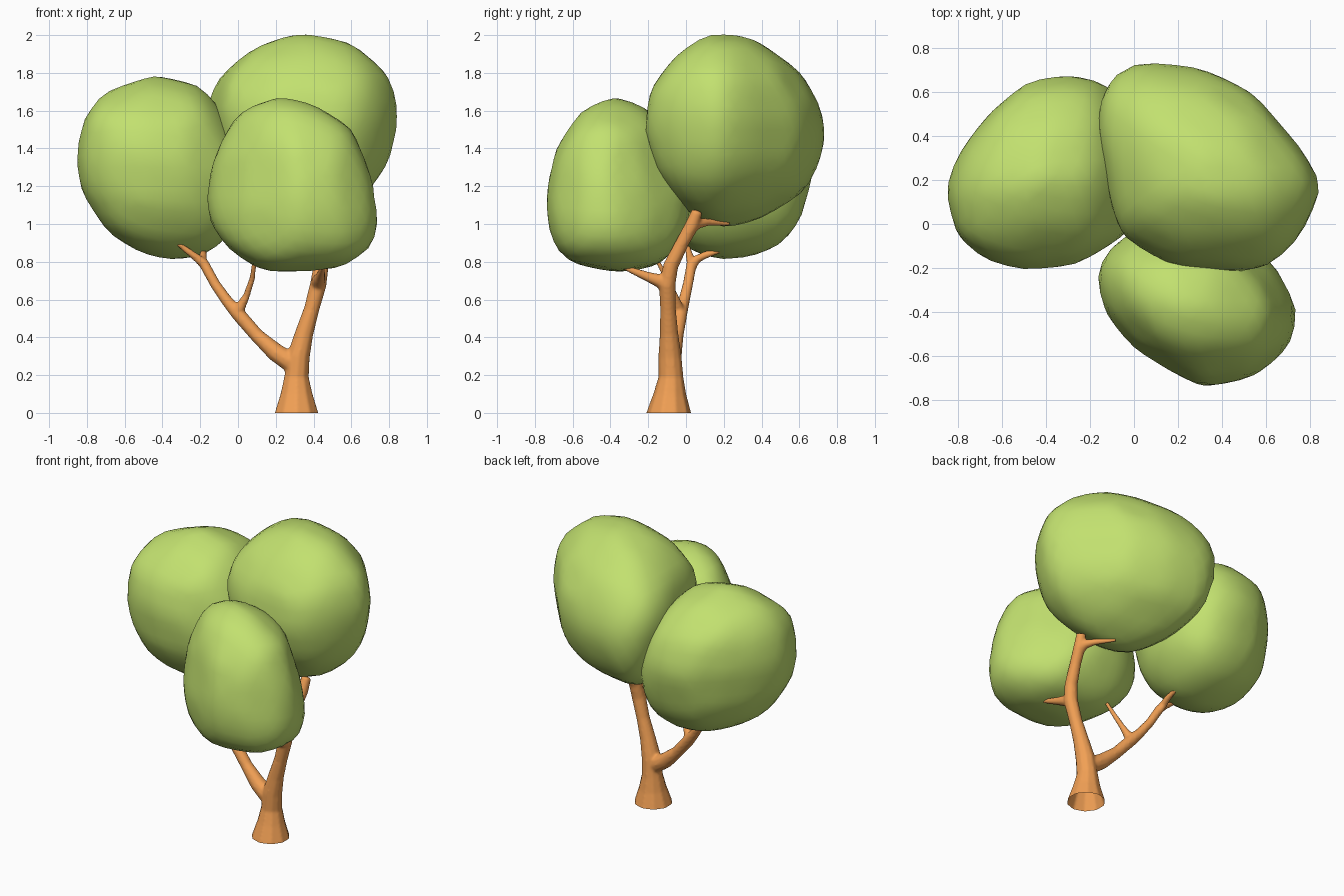
import bpy, bmesh, math
from mathutils import Vector

if "Cube" in bpy.data.objects:
    bpy.data.objects.remove(bpy.data.objects["Cube"])


def material(name, rgb):
    m = bpy.data.materials.new(name)
    m.diffuse_color = (*rgb, 1)
    m.use_nodes = True
    m.node_tree.nodes["Principled BSDF"].inputs["Base Color"].default_value = m.diffuse_color
    return m


LEAF = material("leaf_green", (0.54, 0.75, 0.16))
BARK = material("bark_orange", (0.88, 0.35, 0.09))


def finish(bm, name, mat):
    bmesh.ops.recalc_face_normals(bm, faces=bm.faces)
    me = bpy.data.meshes.new(name)
    bm.to_mesh(me)
    bm.free()
    me.materials.append(mat)
    ob = bpy.data.objects.new(name, me)
    bpy.context.collection.objects.link(ob)
    for p in me.polygons:
        p.use_smooth = True
    return ob


def crown(name, centre, front, side, top, bulge=None):
    """Rounded convex clump whose outlines match the three given contours."""
    c = Vector(centre)
    planes = [((0, 2), front), ((1, 2), side), ((0, 1), top)]
    planes = [(ax, [(p[0] - c[ax[0]], p[1] - c[ax[1]]) for p in pts]) for ax, pts in planes]

    def reach(ax, pts, n):
        a, b = n[ax[0]], n[ax[1]]
        return max(0, max(a * u + b * v for u, v in pts)) ** 2

    def support(n):
        total = sum(reach(ax, pts, n) for ax, pts in planes)
        for i in range(3):
            e = [0, 0, 0]
            e[i] = n[i]
            both = [reach(ax, pts, e) for ax, pts in planes if i in ax]
            total -= sum(both) / 2
        h = math.sqrt(max(total, 0.05)) + 0.012
        h += 0.015 * 27 * (n.x * n.y * n.z) ** 2
        if bulge:
            h += 0.05 * max(0, n.dot(Vector(bulge).normalized())) ** 6
        return h

    bm = bmesh.new()
    bmesh.ops.create_icosphere(bm, subdivisions=4, radius=1)
    dirs = [v.co.normalized() for v in bm.verts]
    walls = [(n, support(n)) for n in dirs]
    for v, d in zip(bm.verts, dirs):
        r = 9.0
        for n, h in walls:
            k = n.dot(d)
            if k > 0.3 and h < r * k:
                r = h / k
        v.co = c + d * r
    bmesh.ops.smooth_vert(bm, verts=bm.verts, factor=0.5,
                          use_axis_x=True, use_axis_y=True, use_axis_z=True)
    return finish(bm, name, LEAF)


wood = bmesh.new()


def limb(pts, sides=10):
    """Tapered closed tube through (x, y, z, radius) points, added to the wood."""
    P = [Vector(p[:3]) for p in pts]
    rings = []
    for i, p in enumerate(pts):
        t = (P[min(i + 1, len(P) - 1)] - P[max(i - 1, 0)]).normalized()
        u = (Vector((0, 1, 0)) - t * t.y).normalized()
        w = t.cross(u)
        rings.append([wood.verts.new(P[i] + p[3] * (u * math.cos(a) + w * math.sin(a)))
                      for a in (2 * math.pi * k / sides for k in range(sides))])
    for a, b in zip(rings, rings[1:]):
        for k in range(sides):
            j = (k + 1) % sides
            wood.faces.new((a[k], a[j], b[j], b[k]))
    wood.faces.new(rings[-1])
    wood.faces.new(rings[0][::-1])


# Leaf clumps
crown("left_crown", (-.40, .23, 1.30),
      [(-.85, 1.35), (-.8, 1.58), (-.7, 1.7), (-.45, 1.78), (-.22, 1.73), (-.1, 1.6), (0, 1.4), (.05, 1.2),
       (0, 1.02), (-.1, .9), (-.2, .84), (-.35, .82), (-.5, .85), (-.68, .96), (-.82, 1.18)],
      [(-.06, .93), (.05, .86), (.2, .82), (.35, .84), (.5, .9), (.6, 1.03), (.66, 1.25), (.67, 1.35),
       (.6, 1.55), (.42, 1.71), (.2, 1.78), (0, 1.7), (-.15, 1.55), (-.2, 1.35), (-.17, 1.12)],
      [(-.85, .15), (-.8, -.05), (-.68, -.15), (-.5, -.2), (-.25, -.17), (-.05, -.05), (.04, .12), (.05, .3),
       (0, .47), (-.12, .63), (-.3, .67), (-.48, .64), (-.65, .5), (-.8, .3)])
crown("top_crown", (.34, .26, 1.50),
      [(-.16, 1.6), (-.12, 1.74), (.1, 1.93), (.35, 2), (.6, 1.95), (.8, 1.78), (.85, 1.57), (.81, 1.36),
       (.72, 1.2), (.55, 1.07), (.35, 1), (.2, .99), (.02, 1.1), (-.1, 1.3)],
      [(-.21, 1.5), (-.18, 1.7), (-.05, 1.88), (.13, 2), (.35, 1.98), (.6, 1.8), (.7, 1.63), (.73, 1.48),
       (.7, 1.35), (.62, 1.2), (.4, 1.05), (.2, .99), (.02, 1.07), (-.13, 1.25)],
      [(-.16, .45), (-.12, .64), (.03, .73), (.3, .7), (.55, .58), (.75, .35), (.85, .17), (.75, -.05),
       (.62, -.18), (.5, -.21), (.2, -.19), (-.05, -.05), (-.1, .1)], bulge=(-1, 1, -1.2))
crown("front_crown", (.29, -.35, 1.20),
      [(-.16, 1.15), (-.12, 1.35), (0, 1.58), (.2, 1.67), (.4, 1.63), (.6, 1.5), (.7, 1.25), (.74, 1.02),
       (.7, .88), (.55, .78), (.4, .76), (.13, .76), (-.05, .88), (-.14, 1.02)],
      [(-.73, 1.17), (-.68, 1.4), (-.55, 1.6), (-.38, 1.67), (-.2, 1.6), (-.06, 1.4), (.01, 1.2), (.01, 1.05),
       (-.05, .9), (-.15, .8), (-.35, .76), (-.6, .81), (-.68, .88), (-.72, 1)],
      [(-.16, -.25), (-.12, -.4), (0, -.55), (.25, -.7), (.32, -.73), (.55, -.68), (.7, -.55), (.74, -.4),
       (.65, -.22), (.45, -.03), (.3, .01), (.1, -.01), (-.04, -.07), (-.13, -.15)])

# Trunk
limb([(.31, -.09, -.03, .128), (.31, -.09, 0, .12), (.31, -.085, .1, .088), (.31, -.08, .19, .067),
      (.32, -.085, .3, .062), (.35, -.09, .42, .05), (.39, -.095, .55, .042), (.425, -.1, .68, .045),
      (.44, -.08, .78, .041), (.455, -.02, .9, .036), (.465, .03, .99, .038), (.475, .06, 1.07, .03)])
# Front branch, back branch
limb([(.42, -.1, .66, .03), (.425, -.14, .70, .038), (.435, -.2, .72, .027), (.45, -.34, .775, .012)])
limb([(.46, .0, .95, .028), (.45, .06, 1.005, .032), (.41, .12, 1.01, .02), (.34, .23, 1.0, .011)])
# Left branch and its two twigs
limb([(.32, -.085, .22, .045), (.27, -.08, .275, .055), (.2, -.07, .32, .05), (.1, -.05, .41, .038),
      (0, -.03, .525, .038), (-.06, -.01, .595, .031), (-.12, .01, .68, .028),
      (-.18, .03, .79, .028), (-.23, .02, .83, .021), (-.33, 0, .905, .012)])
limb([(-.16, .02, .74, .022), (-.19, .05, .81, .026), (-.185, .1, .835, .021), (-.18, .21, .868, .011)])
limb([(-.03, -.03, .53, .025), (.01, -.04, .555, .03), (.045, -.06, .62, .019),
      (.075, -.1, .71, .016), (.09, -.16, .82, .012)])

# Blend all limbs into one smooth skin, then cut it level and open at the ground
raw = finish(wood, "trunk_and_branches", BARK)
fuse = raw.modifiers.new("fuse", "REMESH")
fuse.mode = "VOXEL"
fuse.voxel_size = 0.008
soft = raw.modifiers.new("soften", "SMOOTH")
soft.factor, soft.iterations = 0.5, 7
bm = bmesh.new()
bm.from_object(raw, bpy.context.evaluated_depsgraph_get())
bpy.data.objects.remove(raw)
bmesh.ops.bisect_plane(bm, geom=bm.verts[:] + bm.edges[:] + bm.faces[:], plane_co=(0, 0, 0),
                       plane_no=(0, 0, 1), clear_inner=True)
finish(bm, "trunk_and_branches", BARK)
